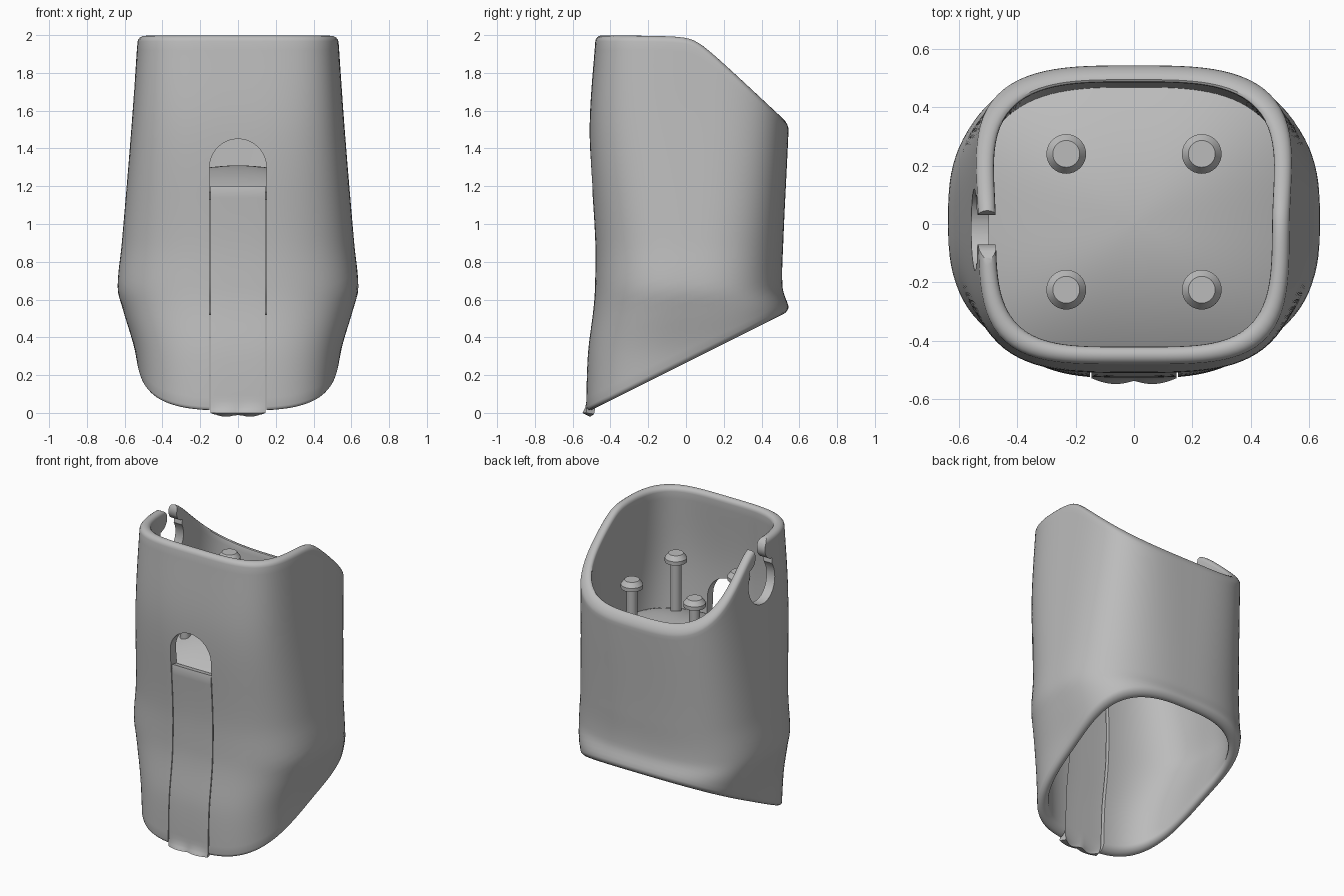
import bpy, bmesh
from math import sin, cos, pi, tau, sqrt, radians

cube = bpy.data.objects.get("Cube")
if cube:
    bpy.data.objects.remove(cube, do_unlink=True)

grey = bpy.data.materials.new("warm_grey")
grey.use_nodes = True
grey.diffuse_color = (0.5, 0.5, 0.5, 1)
grey.node_tree.nodes["Principled BSDF"].inputs["Base Color"].default_value = (0.5, 0.5, 0.5, 1)

SEG = 128
RIM = 0.03          # half the wall thickness

# Body sections: height, half width, front y, back y, squareness
SECTIONS = [
    (-0.1, 0.50, -0.53, 0.55, 3.2),
    (0.3, 0.54, -0.52, 0.55, 3.0),
    (0.55, 0.61, -0.49, 0.545, 2.8),
    (0.66, 0.637, -0.482, 0.512, 2.7),
    (0.9, 0.615, -0.48, 0.515, 2.8),
    (1.5, 0.565, -0.51, 0.543, 3.4),
    (2.0, 0.53, -0.478, 0.56, 4.0),
]


def section(z):
    """Smoothly interpolated half width, front, back and squareness."""
    z = min(max(z, SECTIONS[0][0]), SECTIONS[-1][0])
    i = 0
    while i < len(SECTIONS) - 2 and z > SECTIONS[i + 1][0]:
        i += 1
    a, b = SECTIONS[i], SECTIONS[i + 1]
    before, after = SECTIONS[max(i - 1, 0)], SECTIONS[min(i + 2, len(SECTIONS) - 1)]
    h = b[0] - a[0]
    t = (z - a[0]) / h
    out = []
    for k in range(1, 5):
        m0 = (b[k] - before[k]) / (b[0] - before[0]) * h
        m1 = (after[k] - a[k]) / (after[0] - a[0]) * h
        out.append((2*t**3 - 3*t*t + 1) * a[k] + (t**3 - 2*t*t + t) * m0
                   + (3*t*t - 2*t**3) * b[k] + (t**3 - t*t) * m1)
    return out


def outline(ang, z, inset):
    """Point on the rounded-square outline at one height."""
    hx, yf, yb, n = section(z)
    a, b = hx - inset, (yb - yf) / 2 - inset
    c, s = cos(ang), sin(ang)
    r = (abs(c / a) ** n + abs(s / b) ** n) ** (-1 / n)
    return r * c, r * s + (yf + yb) / 2


def top_edge(y):
    t = 0.94 * (y - 0.045)
    return 2 - (t + sqrt(t * t + 0.0036)) / 2


def bottom_edge(y):
    return max(0, 0.5 * (y + 0.53))


def edge_height(edge, ang, inset):
    z = 1
    for _ in range(8):
        z = edge(outline(ang, z, inset)[1])
    return z


def skin(name, rows, around=False, along=False, caps=False):
    """Object made by joining rows of points with quads."""
    bm = bmesh.new()
    grid = [[bm.verts.new(p) for p in row] for row in rows]
    nr, nc = len(grid), len(grid[0])
    for i in range(nr if along else nr - 1):
        for j in range(nc if around else nc - 1):
            k, l = (i + 1) % nr, (j + 1) % nc
            bm.faces.new((grid[i][j], grid[i][l], grid[k][l], grid[k][j]))
    if caps:
        bm.faces.new(grid[0])
        bm.faces.new(grid[-1])
    bmesh.ops.recalc_face_normals(bm, faces=bm.faces)
    mesh = bpy.data.meshes.new(name)
    bm.to_mesh(mesh)
    bm.free()
    ob = bpy.data.objects.new(name, mesh)
    bpy.context.collection.objects.link(ob)
    mesh.materials.append(grey)
    return ob


def activate(ob):
    bpy.ops.object.select_all(action='DESELECT')
    ob.select_set(True)
    bpy.context.view_layer.objects.active = ob


def smooth(ob, angle=35):
    activate(ob)
    bpy.ops.object.shade_smooth_by_angle(angle=radians(angle))


def cut(ob, cutter):
    mod = ob.modifiers.new("cut", 'BOOLEAN')
    mod.operation, mod.solver, mod.object = 'DIFFERENCE', 'EXACT', cutter
    activate(ob)
    bpy.ops.object.modifier_apply(modifier=mod.name)
    bpy.data.objects.remove(cutter, do_unlink=True)


def thicken(ob, amount, offset):
    mod = ob.modifiers.new("thickness", 'SOLIDIFY')
    mod.thickness, mod.offset = amount, offset
    activate(ob)
    bpy.ops.object.modifier_apply(modifier=mod.name)


def wall_loop(ang):
    """Closed wall profile: outside, top rim, inside, bottom rim."""
    pts = []

    def side(inset, steps):
        lo = edge_height(bottom_edge, ang, inset) + RIM
        hi = edge_height(top_edge, ang, inset) - RIM
        for t in steps:
            z = lo + (hi - lo) * t
            pts.append((*outline(ang, z, inset), z))

    def rim(edge, start, sign):
        for k in range(1, 8):
            a = start + pi * k / 8
            inset = RIM * (1 - cos(a))
            z = edge_height(edge, ang, inset) + RIM * (sin(a) - sign)
            pts.append((*outline(ang, z, inset), z))

    steps = [i / 40 for i in range(41)]
    side(0, steps)
    rim(top_edge, 0, 1)
    side(2 * RIM, steps[::-1])
    rim(bottom_edge, pi, -1)
    return pts


# Hollow body
body = skin("holder_body", [wall_loop(tau * i / SEG) for i in range(SEG)], True, True)

# Arched slot down the front
arch = [(0.15 * cos(pi * i / 32), 1.30 + 0.15 * sin(pi * i / 32)) for i in range(33)]
arch += [(-0.15, -0.2), (0.15, -0.2)]
cut(body, skin("slot_cutter", [[(x, y, z) for x, z in arch] for y in (-0.8, -0.25)], True, caps=True))

# Keyhole with rounded lips in the right side wall
half = [(0.14 * cos(a), 1.74 + 0.14 * sin(a))
        for a in (radians(-90 + 125 * i / 24) for i in range(25))]
half += [(0.12 - 0.07 * sin(a), 1.925 - 0.07 * cos(a))
         for a in (pi * i / 16 for i in range(17))]
half.append((0.12, 2.2))
keyhole = half + [(-y, z) for y, z in half[:0:-1]]
cut(body, skin("keyhole_cutter", [[(x, y - 0.02, z) for y, z in keyhole] for x in (-0.8, -0.3)],
               True, caps=True))
smooth(body)

# Front strip filling the slot, with a scalloped lip at its foot
heights = [0, 0.01, 0.02, 0.03] + [0.03 + 1.14 * i / 36 for i in range(1, 37)] + [1.2]
rows = []
for z in heights:
    hx, yf, yb, n = section(z)
    row = []
    for i in range(25):
        x = -0.145 + 0.29 * i / 24
        y = (yf + yb) / 2 - (yb - yf) / 2 * (1 - abs(x / hx) ** n) ** (1 / n)
        lip = max(0, 1 - z / 0.04) * 0.02 * sin(pi * min(1, abs(x) / 0.145) * 0.8 + 0.45)
        row.append((x, y - lip + (0.008 if z == 1.2 else 0), z))
    rows.append(row)
strip = skin("front_strip", rows)
if strip.data.polygons[0].normal.y > 0:
    strip.data.flip_normals()
thicken(strip, 0.045, -1)
smooth(strip)

# Domed floor inside the body
rows = []
for k in range(17):
    q = max(k / 16, 0.001)
    ring = []
    for i in range(SEG):
        x, y = outline(tau * i / SEG, 1.2, 0.03)
        ring.append((x * q, y * q, 1.31 - 0.14 * q * q))
    rows.append(ring)
floor = skin("domed_floor", rows, True)
if floor.data.polygons[SEG * 8].normal.z < 0:
    floor.data.flip_normals()
thicken(floor, 0.05, -1)
smooth(floor)

# Four pegs with button heads
PEG = [(0.033, 1.2), (0.033, 1.585), (0.068, 1.595), (0.068, 1.62), (0.046, 1.65)]
for side, sx in (("left", 1), ("right", -1)):
    for end, py in (("front", -0.225), ("back", 0.24)):
        rows = [[(sx * 0.232 + r * cos(tau * i / 32), py + r * sin(tau * i / 32), z)
                 for i in range(32)] for r, z in PEG]
        smooth(skin(f"peg_{end}_{side}", rows, True, caps=True), 25)
